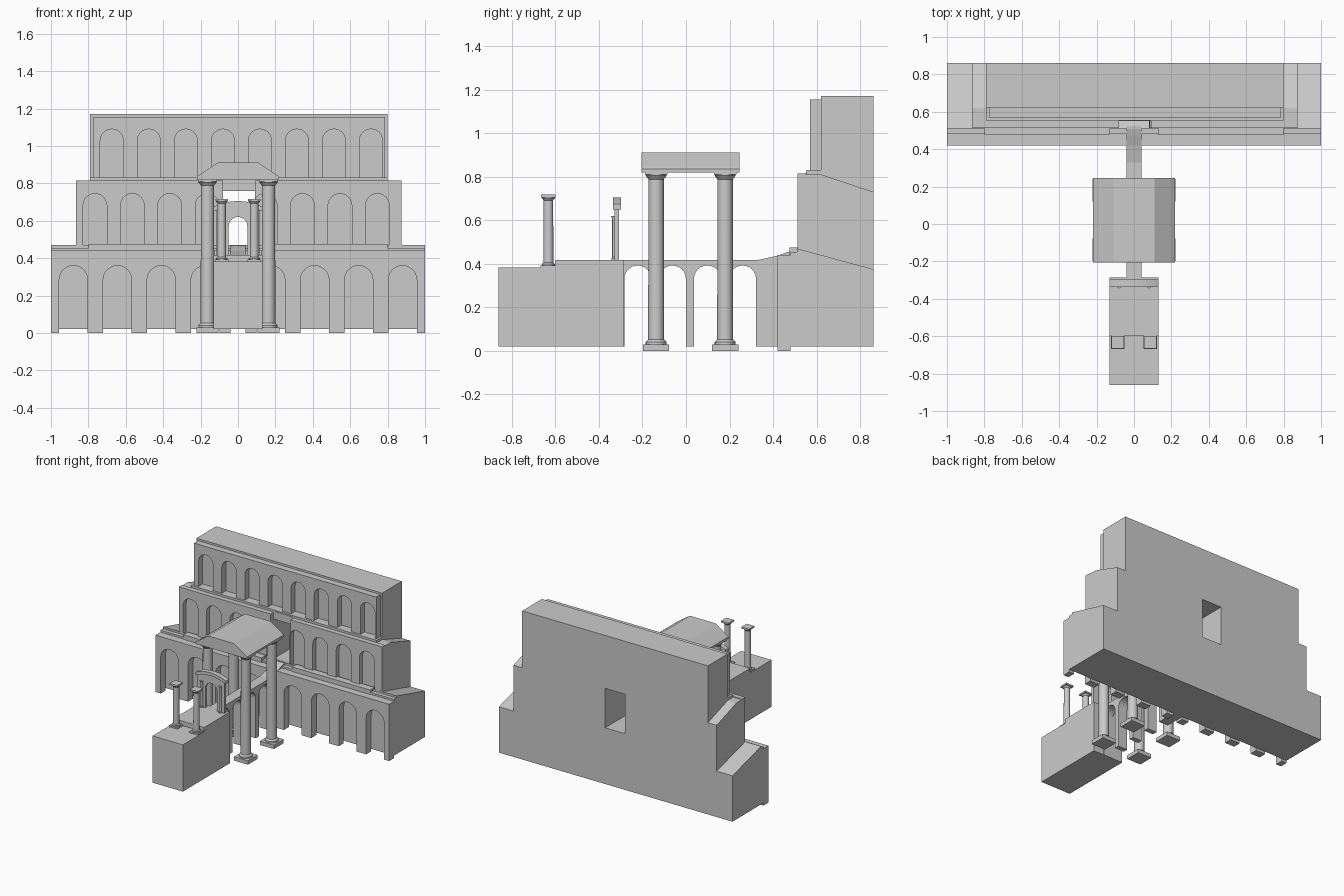
import bpy, bmesh, math

if "Cube" in bpy.data.objects:
    bpy.data.objects.remove(bpy.data.objects["Cube"])


def finish(bm, name):
    bmesh.ops.recalc_face_normals(bm, faces=bm.faces)
    me = bpy.data.meshes.new(name)
    bm.to_mesh(me)
    bm.free()
    ob = bpy.data.objects.new(name, me)
    bpy.context.collection.objects.link(ob)
    return ob


def prism(name, outline, a, b, axis='x'):
    """Extrude a flat (u, z) outline from a to b along x or y."""
    bm = bmesh.new()
    place = (lambda u, z: (a, u, z)) if axis == 'x' else (lambda u, z: (u, a, z))
    face = bm.faces.new([bm.verts.new(place(u, z)) for u, z in outline])
    moved = bmesh.ops.extrude_face_region(bm, geom=[face])['geom']
    vec = (b - a, 0, 0) if axis == 'x' else (0, b - a, 0)
    bmesh.ops.translate(bm, vec=vec, verts=[v for v in moved if isinstance(v, bmesh.types.BMVert)])
    return finish(bm, name)


def box(name, x0, x1, y0, y1, z0, z1):
    return prism(name, [(y0, z0), (y1, z0), (y1, z1), (y0, z1)], x0, x1)


def arcade(name, u0, u1, z0, z1, centres, width, crown, a, b, axis='y', top=None):
    """Wall pierced by round arches that are open at the bottom."""
    r = width / 2
    pts = [(u0, z0)]
    for c in centres:
        pts.append((c - r, z0))
        for i in range(13):
            t = math.pi * (1 - i / 12)
            pts.append((c + r * math.cos(t), crown - r + r * math.sin(t)))
        pts.append((c + r, z0))
    pts.append((u1, z0))
    pts += top or [(u1, z1), (u0, z1)]
    return prism(name, pts, a, b, axis)


def lathe(name, x, y, profile, sides=24):
    bm = bmesh.new()
    rings = [[bm.verts.new((x + r * math.cos(math.tau * i / sides),
                            y + r * math.sin(math.tau * i / sides), z))
              for i in range(sides)] for r, z in profile]
    for lo, hi in zip(rings, rings[1:]):
        for i in range(sides):
            j = (i + 1) % sides
            bm.faces.new((lo[i], lo[j], hi[j], hi[i]))
    bm.faces.new(rings[0])
    bm.faces.new(rings[-1])
    ob = finish(bm, name)
    bpy.ops.object.select_all(action='DESELECT')
    ob.select_set(True)
    bpy.context.view_layer.objects.active = ob
    bpy.ops.object.shade_smooth_by_angle(angle=math.radians(35))


def column(name, x, y, z0, z1, r, base, base_h, cap, cap_h):
    box(name + "_base", x - base, x + base, y - base, y + base, z0, z0 + base_h)
    box(name + "_cap", x - cap, x + cap, y - cap, y + cap, z1 - cap_h, z1)
    s, e = z0 + base_h, z1 - cap_h
    k = r * 0.3
    lathe(name + "_shaft", x, y, [(r + k, s), (r + k, s + k), (r, s + 2 * k), (r * 0.95, e - 2 * k),
                                  (r + k, e - k * 0.5), (r + k, e)])


# lower tier: sloped body and arcade with feet
prism("lower_body", [(0.48, 0.02), (0.86, 0.02), (0.86, 0.375), (0.51, 0.47), (0.51, 0.455), (0.48, 0.455)], -1, 1)
for s, side in ((-1, "left"), (1, "right")):
    a, b = sorted((s * 0.04, s * 1.0))
    arcade("lower_arcade_" + side, a, b, 0, 0.44,
           sorted(s * c for c in (0.175, 0.41, 0.645, 0.88)), 0.152, 0.36, 0.42, 0.48)
    a, b = sorted((s * 0.13, s * 0.80))
    box("lower_ledge_" + side, a, b, 0.475, 0.53, 0.44, 0.475)

# middle tier, split around the central passage
side_profile = [(0.55, 0.37), (0.86, 0.37), (0.86, 0.73), (0.62, 0.81), (0.55, 0.81)]
for side, x0, x1, first in (("left", -0.865, -0.08, -0.765), ("right", 0.09, 0.875, 0.145)):
    prism("middle_body_" + side, side_profile, x0, x1)
    arcade("middle_arcade_" + side, x0, x1, 0.45, 0.815,
           [first + 0.2 * i for i in range(4)], 0.127, 0.745, 0.512, 0.55)
box("passage_lintel", -0.08, 0.09, 0.55, 0.86, 0.76, 0.82)
box("passage_floor", -0.08, 0.09, 0.48, 0.86, 0.3, 0.455)

# upper tier
box("upper_body", -0.79, 0.80, 0.62, 0.86, 0.80, 1.17)
box("upper_backing_left", -0.79, -0.08, 0.62, 0.86, 0.72, 0.81)
box("upper_backing_right", 0.09, 0.80, 0.62, 0.86, 0.72, 0.81)
box("upper_ledge", -0.79, 0.80, 0.553, 0.63, 0.805, 0.83)
arcade("upper_arcade", -0.775, 0.785, 0.82, 1.155,
       [-0.675 + 0.198 * i for i in range(8)], 0.123, 1.09, 0.57, 0.62)

# arched bridge and the ramp up to the passage
arcade("bridge", -0.31, 0.34, 0.02, 0.417, [-0.222, -0.062, 0.098, 0.26], 0.123, 0.392, -0.04, 0.04, 'x')
prism("ramp", [(0.33, 0.02), (0.52, 0.02), (0.52, 0.47), (0.47, 0.455), (0.42, 0.437), (0.33, 0.417)], -0.04, 0.04)

# canopy roof on four tall columns
prism("canopy_roof", [(-0.22, 0.82), (0.22, 0.82), (0.22, 0.835), (0.2, 0.85), (0.11, 0.91),
                      (-0.11, 0.91), (-0.2, 0.85), (-0.22, 0.835)], -0.205, 0.245, 'y')
for x in (-0.163, 0.163):
    for y in (-0.137, 0.18):
        column("tall_column", x, y, 0, 0.822, 0.037, 0.06, 0.03, 0.052, 0.012)

# front platform with two free-standing columns
prism("platform", [(-0.86, 0.02), (-0.285, 0.02), (-0.285, 0.417), (-0.6, 0.417), (-0.6, 0.382), (-0.86, 0.382)],
      -0.13, 0.13)
for x in (-0.087, 0.087):
    column("front_column", x, -0.632, 0.38, 0.717, 0.023, 0.037, 0.012, 0.033, 0.012)

# gateway with curved top
def crown(half, edge, mid):
    return [(half * (1 - i / 6), edge + (mid - edge) * (1 - (1 - i / 6) ** 2)) for i in range(13)]


arcade("gateway_wall", -0.115, 0.115, 0.41, 0, [0], 0.1, 0.62, -0.328, -0.308, top=crown(0.115, 0.655, 0.685))
prism("gateway_cap", crown(0.13, 0.675, 0.705) + crown(0.13, 0.65, 0.68)[::-1], -0.336, -0.298, 'y')
for x in (-0.08, 0.08):
    lathe("gateway_pillar", x, -0.33, [(0.013, 0.41), (0.013, 0.425), (0.009, 0.43), (0.009, 0.605), (0.014, 0.62)], 12)
